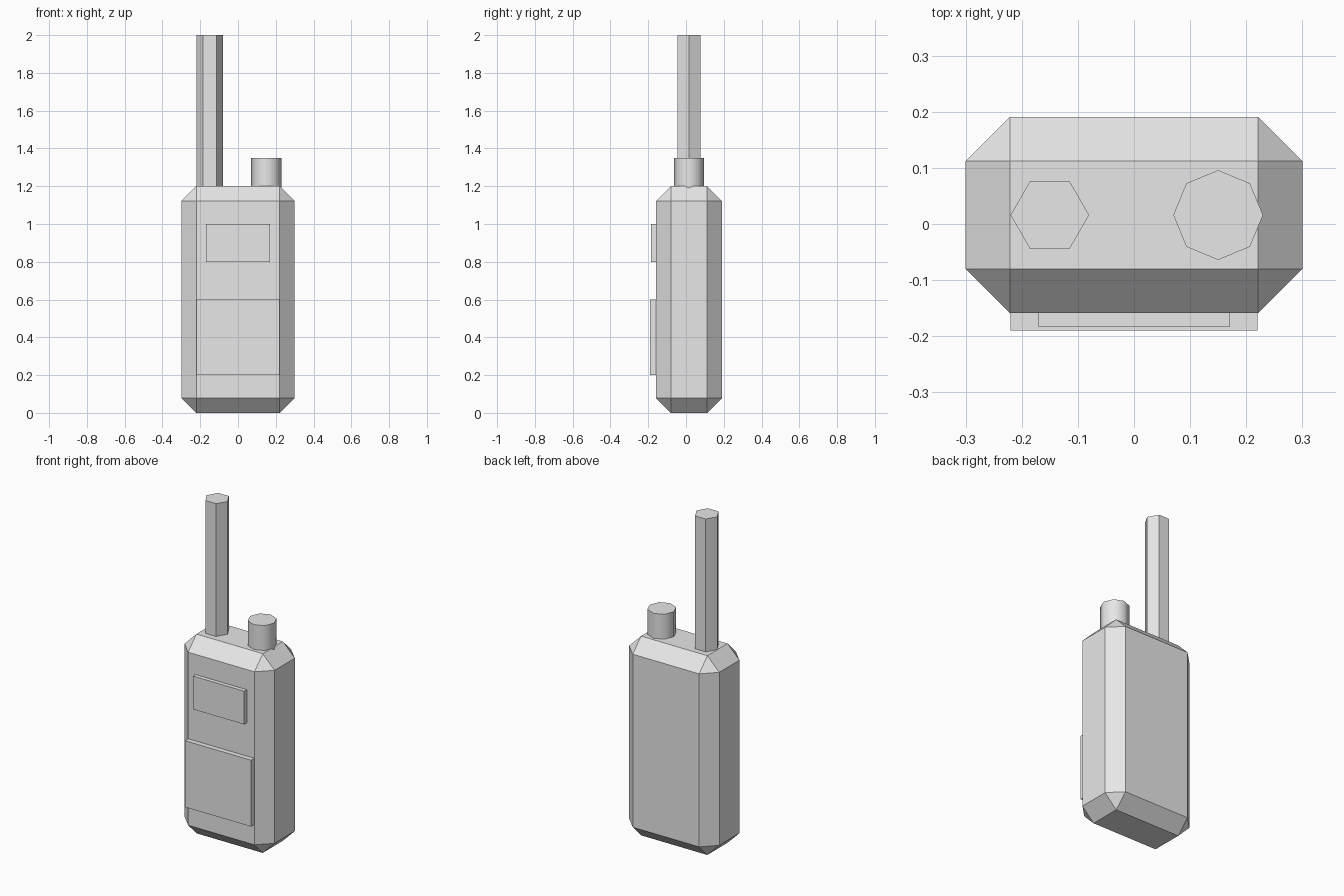
import bpy, math

if "Cube" in bpy.data.objects:
    bpy.data.objects.remove(bpy.data.objects["Cube"])

grey = bpy.data.materials.new("light_grey")
grey.diffuse_color = (0.8, 0.8, 0.8, 1)
grey.use_nodes = True
grey.node_tree.nodes["Principled BSDF"].inputs["Base Color"].default_value = grey.diffuse_color
MID_Y = 0.016  # depth centre of the body


def finish(name):
    ob = bpy.context.object
    ob.name = name
    ob.data.materials.append(grey)
    return ob


def box(name, lo, hi):
    bpy.ops.mesh.primitive_cube_add(size=1, location=[(a + b) / 2 for a, b in zip(lo, hi)])
    bpy.context.object.scale = [b - a for a, b in zip(lo, hi)]
    bpy.ops.object.transform_apply(location=False, rotation=False, scale=True)
    return finish(name)


def post(name, x, radius, sides, z0, z1):
    # prism with one corner pointing along +x
    bpy.ops.mesh.primitive_cylinder_add(vertices=sides, radius=radius, depth=z1 - z0,
                                        location=(x, MID_Y, (z0 + z1) / 2),
                                        rotation=(0, 0, math.pi / 2))
    return finish(name)


# chamfered case
case = box("case", (-0.3, -0.159, 0), (0.3, 0.191, 1.2))
bevel = case.modifiers.new("chamfer", 'BEVEL')
bevel.width = 0.079
bevel.segments = 1
bevel.limit_method = 'NONE'

# raised screen and keypad panels on the front
box("screen", (-0.17, -0.184, 0.8), (0.17, -0.15, 1.0))
box("keypad", (-0.22, -0.19, 0.2), (0.22, -0.15, 0.6))

# faceted antenna and smooth-sided knob on top
post("antenna", -0.15, 0.07, 6, 1.19, 2.0)
post("knob", 0.15, 0.08, 8, 1.19, 1.35)
bpy.ops.object.shade_smooth_by_angle(angle=math.radians(50))
